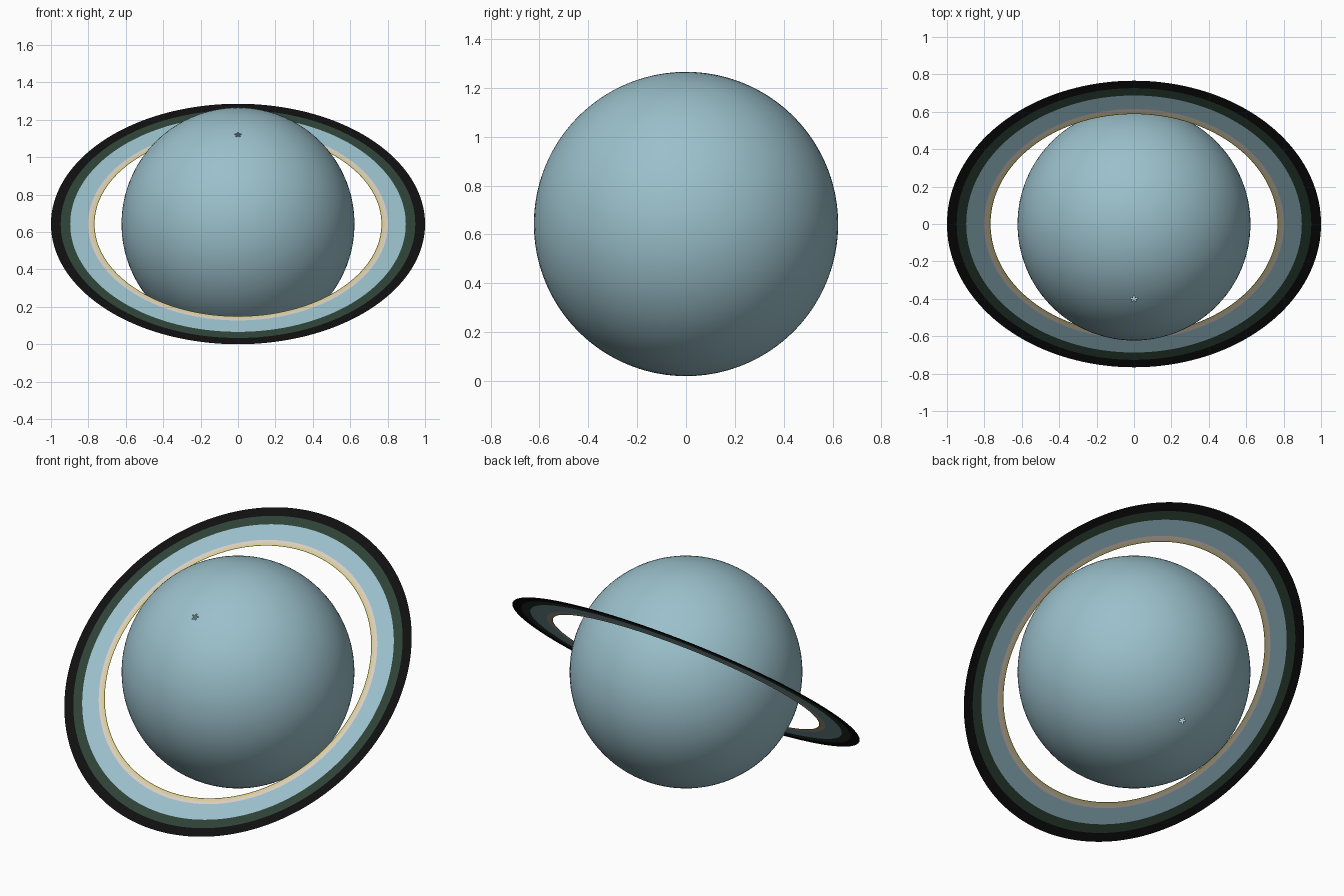
import bpy, bmesh, math
from mathutils import Matrix

if "Cube" in bpy.data.objects:
    bpy.data.objects.remove(bpy.data.objects["Cube"])

CENTRE = (0, 0, 0.643)
TILT = math.radians(40)            # poles lean towards the front (-y)
PLACE = Matrix.Translation(CENTRE) @ Matrix.Rotation(TILT, 4, 'X')


def material(name, rgb):
    m = bpy.data.materials.new(name)
    lin = [((c / 255 + 0.055) / 1.055) ** 2.4 if c > 10 else c / 255 / 12.92 for c in rgb]
    m.diffuse_color = (*lin, 1)
    m.use_nodes = True
    m.node_tree.nodes["Principled BSDF"].inputs["Base Color"].default_value = m.diffuse_color
    return m


def finish(bm, name, mats, smooth):
    bm.transform(PLACE)
    me = bpy.data.meshes.new(name)
    bm.to_mesh(me)
    bm.free()
    for m in mats:
        me.materials.append(m)
    for p in me.polygons:
        p.use_smooth = smooth
    ob = bpy.data.objects.new(name, me)
    bpy.context.collection.objects.link(ob)
    return ob


blue = material("pale_blue", (155, 192, 203))
black = material("black", (15, 15, 16))
green = material("dark_green", (46, 66, 54))
beige = material("beige", (220, 206, 193))
khaki = material("pale_khaki", (216, 206, 158))
olive = material("olive_yellow", (176, 166, 72))

# Planet: smooth ball with a tiny star-shaped opening at each pole
bm = bmesh.new()
R = 0.623
bmesh.ops.create_uvsphere(bm, u_segments=80, v_segments=90, radius=R)
poles = [v for v in bm.verts if math.hypot(v.co.x, v.co.y) < 1e-4]
for pole in poles:
    for e in pole.link_edges:
        v = e.other_vert(pole)
        a = math.atan2(v.co.y, v.co.x)
        r = 0.014 + 0.006 * math.cos(5 * (a - math.pi / 2))
        v.co.x, v.co.y = r * math.cos(a), r * math.sin(a)
        v.co.z = math.copysign(math.sqrt(R * R - r * r), v.co.z)
bmesh.ops.delete(bm, geom=poles, context='VERTS')
finish(bm, "planet", [blue], True)

# Ring: one flat sheet of concentric colour bands
radii = [1.0, 0.948, 0.897, 0.802, 0.785, 0.772, 0.767]
N = 160
bm = bmesh.new()
loops = [[bm.verts.new((r * math.cos(2 * math.pi * i / N), r * math.sin(2 * math.pi * i / N), 0))
          for i in range(N)] for r in radii]
for band, (outer, inner) in enumerate(zip(loops, loops[1:])):
    for i in range(N):
        j = (i + 1) % N
        f = bm.faces.new((outer[i], outer[j], inner[j], inner[i]))
        f.material_index = band
finish(bm, "ring", [black, green, blue, beige, khaki, olive], False)
